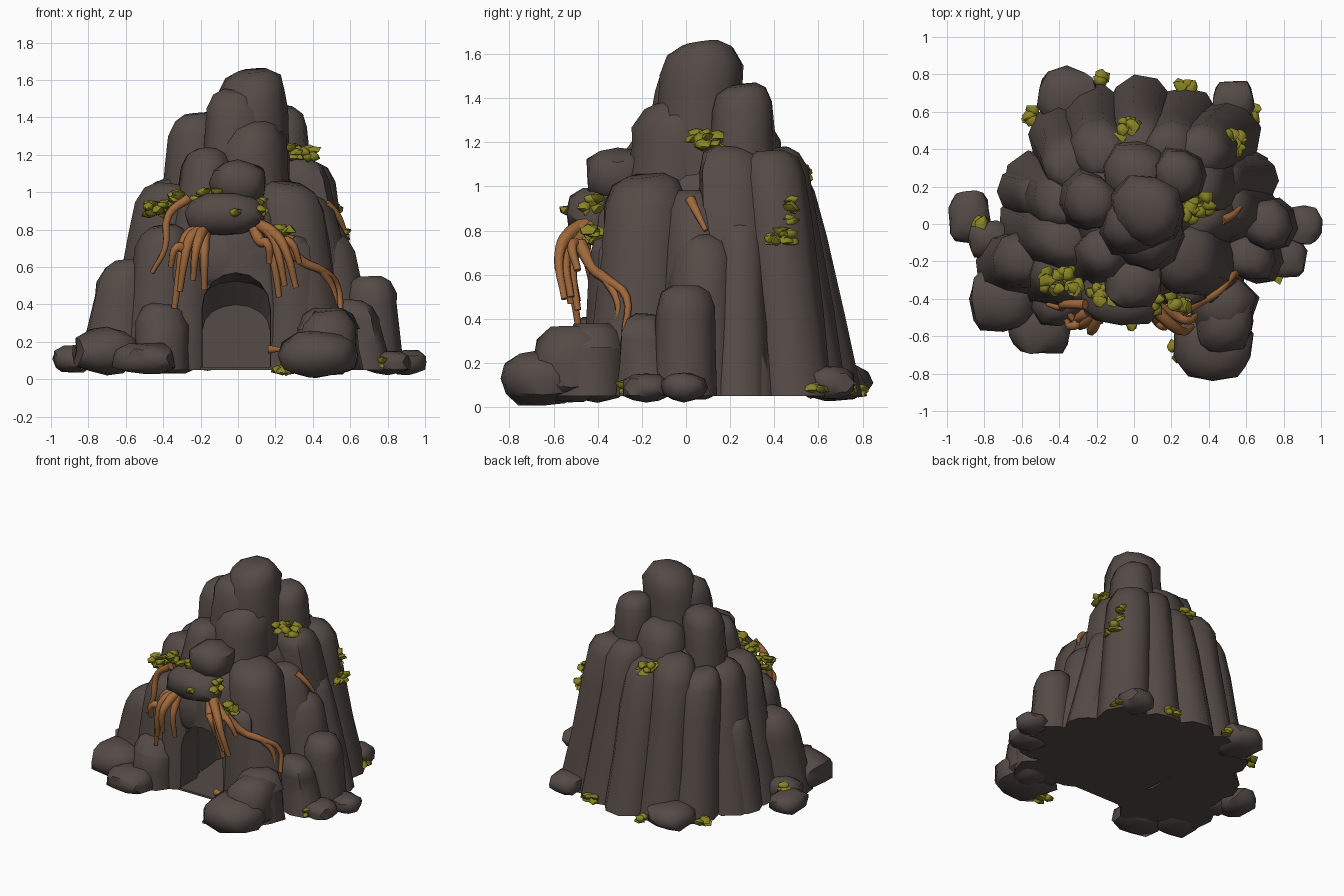
import bpy, bmesh, math, random
from mathutils import Vector

random.seed(7)
cube = bpy.data.objects.get("Cube")
if cube:
    bpy.data.objects.remove(cube)


def material(name, color):
    m = bpy.data.materials.new(name)
    m.use_nodes = True
    m.diffuse_color = (*color, 1)
    bsdf = m.node_tree.nodes["Principled BSDF"]
    bsdf.inputs["Base Color"].default_value = (*color, 1)
    bsdf.inputs["Roughness"].default_value = 0.9
    return m


ROCK = material("dark brown rock", (0.09, 0.07, 0.062))
MOSS = material("olive moss", (0.25, 0.23, 0.018))
ROOT = material("orange brown root", (0.35, 0.14, 0.045))


def finish(bm, name, mat, angle=None):
    bmesh.ops.recalc_face_normals(bm, faces=bm.faces)
    mesh = bpy.data.meshes.new(name)
    bm.to_mesh(mesh)
    bm.free()
    mesh.materials.append(mat)
    ob = bpy.data.objects.new(name, mesh)
    bpy.context.collection.objects.link(ob)
    if angle:
        bpy.ops.object.select_all(action="DESELECT")
        ob.select_set(True)
        bpy.context.view_layer.objects.active = ob
        bpy.ops.object.shade_smooth_by_angle(angle=math.radians(angle))
    return ob


def loft(bm, rings):
    loops = [[bm.verts.new(p) for p in ring] for ring in rings]
    n = len(loops[0])
    for a, b in zip(loops, loops[1:]):
        for i in range(n):
            bm.faces.new((a[i], a[(i + 1) % n], b[(i + 1) % n], b[i]))
    bm.faces.new(loops[0][::-1])
    bm.faces.new(loops[-1])


# Arched hollow used to cut the cave: a doorway opening into a wider chamber
bm = bmesh.new()
arch = [(-0.19, -0.2)] + [(-0.01 + 0.18 * math.cos(a), 0.38 + 0.19 * math.sin(a))
                          for a in [math.pi * (1 - k / 8) for k in range(9)]] + [(0.17, -0.2)]
loft(bm, [[(x * s, y, z * t) for x, z in arch]
          for y, s, t in ((-0.9, 1.05, 1), (-0.22, 1, 1), (-0.1, 1.3, 0.98), (0.1, 1.3, 0.92), (0.22, 1, 0.7))])
cave_cutter = finish(bm, "cave_cutter", ROCK)
cave_cutter.hide_render = True
rocks = []


def column(name, top, z, r, base, rb, z0=0.05, sides=9):
    """Leaning faceted rock pillar with a rounded, tilted crown."""
    bm = bmesh.new()
    phase = random.random() * math.tau
    wobble = [random.uniform(0.91, 1.1) for _ in range(sides)]
    h = z - z0
    crown = min(0.12, r * 0.75, h * 0.4) / h
    levels = [(0, 1), (0.35, 1), (0.7, 1.02), (1 - crown, 1.02), (1 - crown * 0.3, 0.84), (1, 0.48)]
    tilt = Vector((random.uniform(-0.15, 0.15), random.uniform(-0.15, 0.15)))
    rings = []
    for t, k in levels:
        radius = (rb + (r - rb) * t) * k
        cx, cy = (base[i] + (top[i] - base[i]) * t for i in (0, 1))
        ring = []
        for i, w in enumerate(wobble):
            a = phase + math.tau * i / sides
            q = radius * w * random.uniform(0.95, 1.05)
            d = Vector((q * math.cos(a), q * math.sin(a)))
            ring.append((cx + d.x, cy + d.y, z0 + h * t + (d.dot(tilt) if t > 0.5 else 0)))
        rings.append(ring)
    loft(bm, rings)
    rocks.append(finish(bm, name, ROCK, 60))


def boulder(name, center, size):
    """Chunky rounded stone."""
    bm = bmesh.new()
    bmesh.ops.create_icosphere(bm, subdivisions=2, radius=1)
    for v in bm.verts:
        d = v.co.normalized()
        box = d / max(abs(d.x), abs(d.y), abs(d.z))
        p = d.lerp(box, 0.4) * random.uniform(0.86, 1.03)
        v.co = Vector(p[i] * size[i] + center[i] for i in range(3))
    rocks.append(finish(bm, name, ROCK, 45))


# Central mass and summit
column("core", (0, 0.12), 1.15, 0.33, (0, 0.12), 0.52)
column("cave_wall", (0, -0.17), 1.0, 0.24, (0, -0.12), 0.34)
column("summit", (0.08, 0.07), 1.65, 0.18, (0.06, 0.06), 0.24, 0.9)
column("summit_shoulder", (-0.01, 0.0), 1.55, 0.14, (0, 0), 0.22, 0.9)
column("summit_front", (0.07, -0.03), 1.38, 0.18, (0.05, -0.1), 0.24, 0.7)
column("summit_left", (0.24, 0.26), 1.46, 0.13, (0.25, 0.27), 0.18, 0.7)
column("summit_right", (-0.23, 0.12), 1.42, 0.14, (-0.26, 0.12), 0.21, 0.6)
column("summit_back", (0.02, 0.25), 1.32, 0.16, (0, 0.32), 0.24, 0.6)
column("front_step", (-0.16, -0.13), 1.23, 0.12, (-0.18, -0.2), 0.2, 0.6)
# Fluted pillars round the sides and back
for i, (top, z, r, base, rb) in enumerate((
        ((0.31, 0.21), 1.18, 0.16, (0.53, 0.24), 0.2),
        ((0.34, 0.38), 1.16, 0.15, (0.5, 0.5), 0.18),
        ((0.2, 0.4), 1.17, 0.14, (0.28, 0.57), 0.18),
        ((0.02, 0.4), 1.1, 0.15, (0.03, 0.62), 0.18),
        ((-0.18, 0.38), 1.14, 0.15, (-0.2, 0.56), 0.18),
        ((-0.35, 0.31), 1.06, 0.14, (-0.4, 0.46), 0.17),
        ((-0.38, 0.12), 1.06, 0.15, (-0.52, 0.2), 0.19),
        ((-0.36, -0.08), 1.04, 0.16, (-0.5, -0.05), 0.24),
        ((0.35, 0.03), 0.98, 0.12, (0.55, 0.08), 0.2),
        ((0.27, -0.18), 1.05, 0.18, (0.37, -0.2), 0.25),
        ((0.46, 0.08), 0.78, 0.14, (0.58, 0.06), 0.19),
        ((0.7, 0.0), 0.55, 0.13, (0.73, 0.0), 0.15),
        ((0.46, 0.24), 0.85, 0.11, (0.65, 0.24), 0.13),
        ((0.6, -0.17), 0.42, 0.13, (0.66, -0.17), 0.16),
        ((-0.59, -0.18), 0.64, 0.14, (-0.66, -0.22), 0.19),
        ((-0.5, 0.14), 0.72, 0.11, (-0.6, 0.16), 0.14),
        ((-0.4, -0.27), 0.82, 0.13, (-0.42, -0.3), 0.18),
        ((-0.28, -0.33), 0.74, 0.1, (-0.29, -0.34), 0.13),
        ((-0.4, -0.41), 0.4, 0.13, (-0.41, -0.42), 0.15),
        ((0.27, -0.33), 0.76, 0.11, (0.28, -0.34), 0.14),
        ((0.48, -0.42), 0.38, 0.15, (0.48, -0.44), 0.18))):
    column(f"rock_pillar_{i + 1}", top, z, r, base, rb)

# Overhang above the cave and loose stones on the ground
for name, center, size in (
        ("overhang", (-0.07, -0.38, 0.89), (0.23, 0.17, 0.12)),
        ("overhang_cap", (0, -0.31, 1.05), (0.16, 0.16, 0.13)),
        ("arch_crown", (-0.02, -0.25, 0.66), (0.32, 0.18, 0.24)),
        ("front_left_stone", (0.42, -0.65, 0.13), (0.22, 0.2, 0.13)),
        ("front_left_block", (0.48, -0.52, 0.2), (0.17, 0.18, 0.19)),
        ("front_right_stone", (-0.5, -0.55, 0.11), (0.18, 0.16, 0.09)),
        ("side_right_block", (-0.7, -0.4, 0.15), (0.19, 0.19, 0.13)),
        ("far_right_stone", (-0.88, 0.04, 0.11), (0.12, 0.15, 0.08)),
        ("right_pebble", (-0.77, -0.08, 0.13), (0.13, 0.11, 0.09)),
        ("far_left_stone", (0.91, -0.01, 0.09), (0.1, 0.11, 0.07)),
        ("left_pebble", (0.8, -0.18, 0.09), (0.13, 0.12, 0.07)),
        ("back_stone", (-0.36, 0.68, 0.11), (0.17, 0.17, 0.09)),
        ("back_left_stone", (0.53, 0.66, 0.11), (0.12, 0.12, 0.08))):
    boulder(name, center, size)

# Carve the cave through every rock that reaches it
for ob in rocks:
    xs = [v.co.x for v in ob.data.vertices]
    if min(xs) < 0.29 and max(xs) > -0.29:
        cut = ob.modifiers.new("cave", "BOOLEAN")
        cut.object = cave_cutter
        cut.solver = "EXACT"
        bpy.context.view_layer.objects.active = ob
        bpy.ops.object.modifier_apply(modifier="cave")
bpy.data.objects.remove(cave_cutter)
bm = bmesh.new()
loft(bm, [[(-0.2, -0.42, z), (0.19, -0.42, z), (0.26, 0.25, z), (-0.26, 0.25, z)] for z in (0.05, 0.065)])
finish(bm, "cave_floor", ROCK)


def root(name, points, r):
    """Tapering, gently curved root."""
    cu = bpy.data.curves.new(name, "CURVE")
    cu.dimensions = "3D"
    cu.bevel_depth = r
    cu.bevel_resolution = 1
    cu.resolution_u = 4
    cu.use_fill_caps = True
    sp = cu.splines.new("BEZIER")
    sp.bezier_points.add(len(points) - 1)
    for i, (bp, p) in enumerate(zip(sp.bezier_points, points)):
        bp.co = p
        bp.handle_left_type = bp.handle_right_type = "AUTO"
        bp.radius = 1 - 0.55 * i / (len(points) - 1)
    cu.materials.append(ROOT)
    bpy.context.collection.objects.link(bpy.data.objects.new(name, cu))


# Two hanging root clusters and several stray roots
for side, start, tips in (
        ("right", (-0.18, -0.43, 0.82), ((-0.34, 0.38), (-0.31, 0.47), (-0.24, 0.53), (-0.18, 0.48), (-0.36, 0.6))),
        ("left", (0.07, -0.42, 0.85), ((0.22, 0.44), (0.25, 0.5), (0.31, 0.49), (0.33, 0.62), (0.17, 0.62)))):
    for i, (x, z) in enumerate(tips):
        sx, sy, sz = start
        y = -0.49 - 0.03 * (i % 3)
        root(f"{side}_hanging_root_{i + 1}",
             [start, (sx + (x - sx) * 0.6, y, sz - 0.06 - 0.015 * i),
              (sx + (x - sx) * 0.8, y - 0.025, (sz + z) / 2), (x, y, z)], 0.036)
root("long_left_root", [(0.24, -0.48, 0.74), (0.34, -0.42, 0.63), (0.45, -0.36, 0.58),
                        (0.53, -0.27, 0.5), (0.55, -0.28, 0.33)], 0.032)
root("long_left_root_fork", [(0.45, -0.36, 0.58), (0.51, -0.31, 0.48), (0.52, -0.31, 0.38)], 0.024)
root("long_right_root", [(-0.26, -0.43, 0.97), (-0.37, -0.43, 0.88), (-0.39, -0.45, 0.7), (-0.46, -0.43, 0.57)], 0.028)
root("side_root", [(0.47, 0.02, 0.94), (0.53, 0.05, 0.88), (0.57, 0.09, 0.8)], 0.026)
root("ground_root", [(0.16, -0.5, 0.16), (0.23, -0.5, 0.16)], 0.026)


def moss(name, center, spread, count):
    """Ragged clump of small crumpled leaves."""
    bm = bmesh.new()
    for _ in range(count):
        geo = bmesh.ops.create_icosphere(bm, subdivisions=1, radius=0.04)
        off = Vector(center[i] + random.uniform(-1, 1) * spread[i] for i in range(3))
        for v in geo["verts"]:
            v.co = v.co * random.uniform(0.6, 1.25)
            v.co.z *= 0.65
            v.co += off
    finish(bm, name, MOSS, 60)


for i, (center, spread, count) in enumerate((
        ((-0.41, -0.3, 0.91), (0.07, 0.06, 0.03), 14), ((-0.24, -0.32, 0.98), (0.11, 0.06, 0.02), 15),
        ((-0.17, -0.38, 1.0), (0.07, 0.03, 0.01), 6), ((0.12, -0.43, 0.92), (0.02, 0.04, 0.04), 6),
        ((0.24, -0.41, 0.79), (0.05, 0.04, 0.04), 9), ((0.34, 0.1, 1.21), (0.07, 0.08, 0.03), 18),
        ((0.54, 0.43, 0.77), (0.03, 0.05, 0.04), 12), ((0.51, 0.46, 0.88), (0.02, 0.02, 0.06), 9),
        ((-0.03, 0.49, 1.06), (0.05, 0.06, 0.03), 12), ((-0.01, -0.54, 0.9), (0.01, 0.01, 0.01), 1),
        ((0.28, 0.75, 0.08), (0.05, 0.02, 0.02), 5), ((-0.54, 0.58, 0.08), (0.03, 0.03, 0.02), 5),
        ((-0.17, 0.78, 0.08), (0.02, 0.02, 0.02), 3), ((-0.82, 0.03, 0.18), (0.03, 0.03, 0.02), 3),
        ((0.61, -0.17, 0.39), (0.04, 0.02, 0.01), 4), ((0.24, -0.68, 0.06), (0.03, 0.06, 0.02), 5),
        ((0.62, 0.59, 0.1), (0.02, 0.03, 0.02), 4), ((0.75, -0.27, 0.09), (0.02, 0.02, 0.02), 3))):
    moss(f"moss_clump_{i + 1}", center, spread, count)
